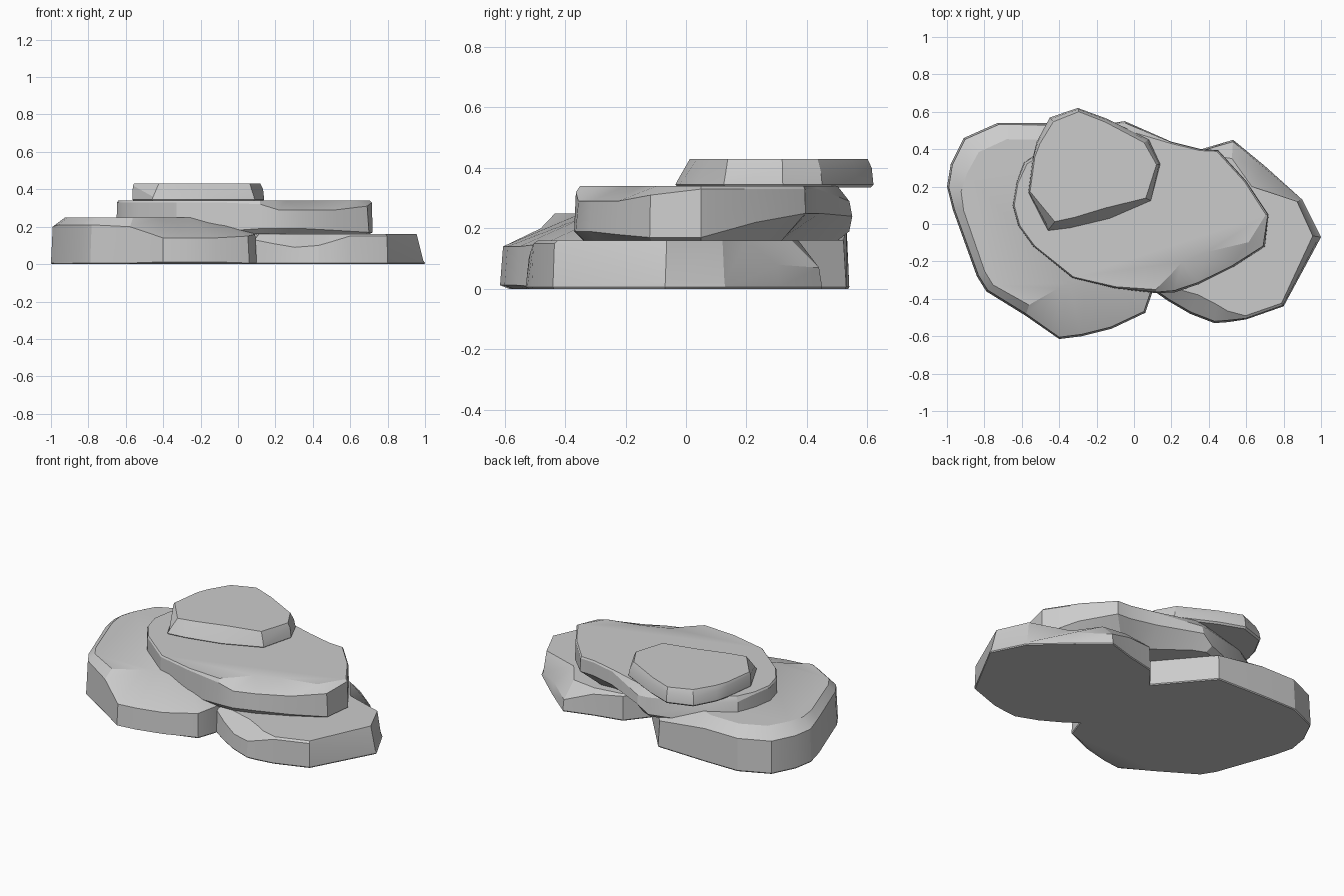
import bpy, bmesh
from mathutils import Vector


def slab(name, z0, z1, center, pts, bottom=(0.012, 0.012)):
    """Faceted stone slab. Each point: x, y, shoulder height, top inset,
    then optionally the lower shoulder height and the bottom inset."""
    bm = bmesh.new()
    c = Vector(center)
    rings = [[], [], [], []]
    for p in pts:
        x, y, zs, it = p[:4]
        zl, ib = p[4:6] if len(p) > 4 else (z0 + bottom[0], bottom[1])
        v = Vector((x, y))
        d = (c - v).normalized()
        for ring, inset, z in zip(rings, (ib, 0, min(0.01, it * 0.3), it), (z0, zl, zs, z1)):
            q = v + d * inset
            ring.append(bm.verts.new((q.x, q.y, z)))
    n = len(pts)
    for a, b in zip(rings, rings[1:]):
        for i in range(n):
            j = (i + 1) % n
            bm.faces.new((a[i], a[j], b[j], b[i]))
    bm.faces.new(rings[3])
    bm.faces.new(rings[0][::-1])
    bmesh.ops.recalc_face_normals(bm, faces=bm.faces)
    me = bpy.data.meshes.new(name)
    bm.to_mesh(me)
    bm.free()
    ob = bpy.data.objects.new(name, me)
    bpy.context.collection.objects.link(ob)
    bpy.context.view_layer.objects.active = ob
    ob.select_set(True)
    bpy.ops.object.shade_smooth_by_angle(angle=0.4)
    ob.select_set(False)
    return ob


# Left base stone: tall at the left, sloping down to the front
slab("left_base_stone", 0, 0.25, (-0.42, 0.0), [
    (-1.00, 0.20, 0.20, 0.08), (-0.97, 0.08, 0.21, 0.06),
    (-0.84, -0.28, 0.21, 0.05), (-0.79, -0.36, 0.21, 0.05),
    (-0.58, -0.49, 0.20, 0.06), (-0.40, -0.615, 0.14, 0.27, 0.012, 0.03),
    (-0.28, -0.60, 0.14, 0.29, 0.012, 0.03), (-0.12, -0.56, 0.14, 0.29, 0.012, 0.03),
    (0.06, -0.475, 0.15, 0.32), (0.10, -0.36, 0.16, 0.28),
    (0.10, 0.20, 0.16, 0.22), (-0.18, 0.53, 0.16, 0.18),
    (-0.50, 0.54, 0.20, 0.09), (-0.73, 0.54, 0.20, 0.10),
    (-0.91, 0.46, 0.20, 0.11), (-0.98, 0.32, 0.20, 0.10)], (0.006, 0.004))

# Right base stone: low slab with scooped front-left and back corners
slab("right_base_stone", 0, 0.16, (0.5, 0.0), [
    (0.08, -0.34, 0.13, 0.04), (0.18, -0.41, 0.11, 0.08),
    (0.30, -0.48, 0.09, 0.11), (0.43, -0.53, 0.10, 0.10),
    (0.50, -0.525, 0.12, 0.06), (0.60, -0.51, 0.15, 0.02),
    (0.80, -0.44, 0.15, 0.02), (1.00, -0.07, 0.02, 0.045),
    (0.90, 0.13, 0.02, 0.03), (0.70, 0.31, 0.08, 0.13),
    (0.53, 0.45, 0.07, 0.10), (0.36, 0.40, 0.13, 0.03),
    (0.18, 0.36, 0.15, 0.02), (0.05, 0.20, 0.15, 0.02)], (0.006, 0.004))

# Middle stone: wide slab, chamfered front-right, undercut at the back
slab("middle_stone", 0.16, 0.34, (0.05, 0.05), [
    (-0.65, 0.10, 0.33, 0.01), (-0.62, -0.01, 0.33, 0.01),
    (-0.54, -0.12, 0.33, 0.01), (-0.33, -0.29, 0.33, 0.01),
    (-0.10, -0.345, 0.33, 0.01), (0.12, -0.37, 0.32, 0.02, 0.19, 0.03),
    (0.22, -0.365, 0.29, 0.09, 0.19, 0.03), (0.35, -0.32, 0.29, 0.15, 0.19, 0.03),
    (0.53, -0.23, 0.29, 0.16, 0.18, 0.03), (0.70, -0.12, 0.31, 0.09, 0.17, 0.02),
    (0.72, 0.05, 0.33, 0.015, 0.17, 0.02), (0.60, 0.23, 0.33, 0.01, 0.22, 0.06),
    (0.45, 0.395, 0.33, 0.01, 0.25, 0.12), (0.36, 0.40, 0.33, 0.01, 0.25, 0.12),
    (0.20, 0.44, 0.33, 0.01, 0.25, 0.12), (-0.05, 0.55, 0.29, 0.05, 0.24, 0.08),
    (-0.12, 0.54, 0.29, 0.05, 0.19, 0.04), (-0.46, 0.42, 0.30, 0.03),
    (-0.59, 0.33, 0.31, 0.02), (-0.63, 0.22, 0.33, 0.01)], (0.015, 0.015))

# Top stone: small cap slab with a sloped front
slab("top_stone", 0.335, 0.43, (-0.22, 0.28), [
    (-0.565, 0.17, 0.42, 0.01), (-0.46, -0.035, 0.36, 0.06),
    (-0.34, -0.02, 0.36, 0.06), (-0.13, 0.03, 0.36, 0.06),
    (0.09, 0.125, 0.37, 0.03), (0.14, 0.32, 0.40, 0.02),
    (0.08, 0.45, 0.39, 0.03), (-0.15, 0.565, 0.40, 0.02),
    (-0.30, 0.62, 0.40, 0.02), (-0.45, 0.57, 0.39, 0.03),
    (-0.52, 0.44, 0.40, 0.02), (-0.54, 0.36, 0.41, 0.01)], (0.01, 0.01))
